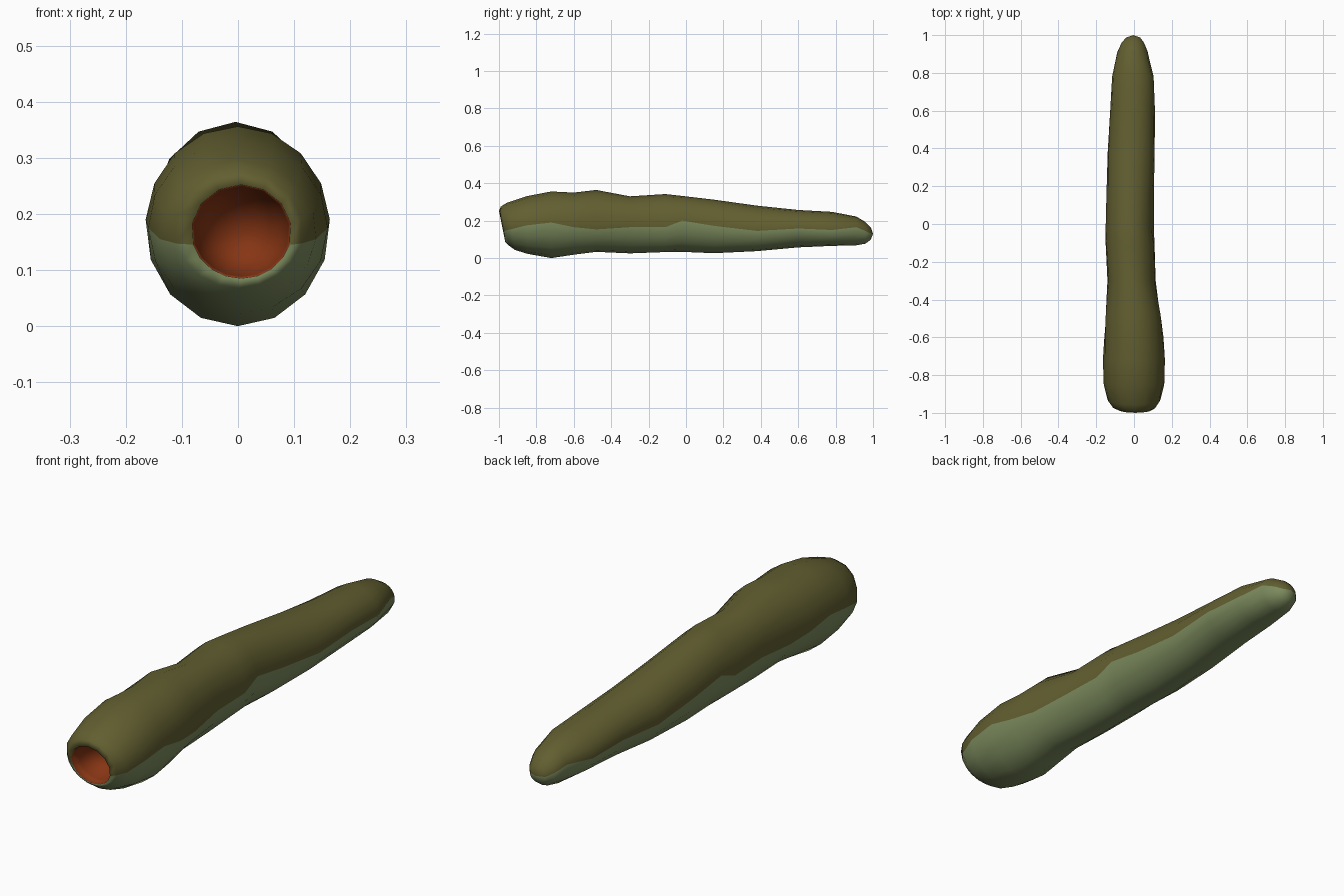
import bpy, bmesh, math

if "Cube" in bpy.data.objects:
    bpy.data.objects.remove(bpy.data.objects["Cube"])

def material(name, rgb):
    m = bpy.data.materials.new(name)
    m.diffuse_color = (*rgb, 1)
    m.use_nodes = True
    m.node_tree.nodes["Principled BSDF"].inputs["Base Color"].default_value = m.diffuse_color
    return m

mats = [material("olive back", (0.122, 0.114, 0.030)),
        material("pale green belly", (0.195, 0.250, 0.107)),
        material("rust red mouth", (0.242, 0.036, 0.007))]

# body sections: y, left x, right x, bottom z, top z, colour line z
body = [
    (-0.983, -0.083, 0.095, 0.085, 0.252, 0.145),
    (-0.97, -0.112, 0.115, 0.068, 0.275, 0.147),
    (-0.935, -0.14, 0.14, 0.043, 0.296, 0.155),
    (-0.85, -0.16, 0.16, 0.022, 0.33, 0.175),
    (-0.72, -0.165, 0.164, 0.0, 0.356, 0.19),
    (-0.6, -0.158, 0.157, 0.018, 0.35, 0.165),
    (-0.48, -0.152, 0.143, 0.033, 0.364, 0.153),
    (-0.3, -0.141, 0.115, 0.025, 0.33, 0.165),
    (-0.11, -0.151, 0.11, 0.032, 0.342, 0.165),
    (-0.02, -0.151, 0.106, 0.033, 0.332, 0.2),
    (0.15, -0.146, 0.105, 0.026, 0.312, 0.172),
    (0.38, -0.14, 0.11, 0.037, 0.28, 0.145),
    (0.6, -0.126, 0.111, 0.057, 0.257, 0.158),
    (0.78, -0.116, 0.104, 0.065, 0.247, 0.15),
    (0.91, -0.09, 0.075, 0.068, 0.222, 0.165),
    (0.96, -0.067, 0.054, 0.077, 0.192, 0.145),
    (0.988, -0.04, 0.032, 0.098, 0.164, 0.13),
]
HALF = 8          # segments above and below the colour line

def ring(bm, sec, scale=1.0, shift=0.0):
    y, xl, xr, zb, zt, line = sec
    lean = min(0.2, max(0, (-0.83 - y) * 1.6))      # the face slants forward
    cx, cz = (xl + xr) / 2, (zb + zt) / 2
    rx, rz = (xr - xl) / 2, (zt - zb) / 2
    a = math.asin(max(-0.8, min(0.8, (line - cz) / rz)))
    angles = [a + (math.pi - 2 * a) * i / HALF for i in range(HALF)]
    angles += [math.pi - a + (math.pi + 2 * a) * i / HALF for i in range(HALF)]
    rx, rz = rx * scale, rz * scale
    return [bm.verts.new((cx + rx * math.cos(t), y + shift - lean * rz * math.sin(t),
                          cz + rz * math.sin(t))) for t in angles]

def bridge(bm, r1, r2, colour=None):
    n = len(r1)
    for i in range(n):
        f = bm.faces.new((r1[i], r1[(i + 1) % n], r2[(i + 1) % n], r2[i]))
        f.material_index = colour if colour is not None else int(i >= HALF)

def cap(bm, r, tip, colour=None):
    v = bm.verts.new(tip)
    for i in range(len(r)):
        f = bm.faces.new((r[i], r[(i + 1) % len(r)], v))
        f.material_index = colour if colour is not None else int(i >= HALF)

bm = bmesh.new()
# outer skin and rounded tail
skin = [ring(bm, s) for s in body]
for p, q in zip(skin, skin[1:]):
    bridge(bm, p, q)
cap(bm, skin[-1], (-0.004, 1.0, 0.13))
# mouth cavity: shrinking copies of the lip ring, going inwards
inner = [skin[0]]
for k in (1, 2, 3):
    inner.append(ring(bm, body[0], math.sqrt(1 - (k / 3.5) ** 2), 0.04 * k))
for p, q in zip(inner, inner[1:]):
    bridge(bm, p, q, 2)
cap(bm, inner[-1], (0.005, -0.85, 0.168), 2)

bmesh.ops.recalc_face_normals(bm, faces=bm.faces)
for f in bm.faces:
    f.smooth = True
me = bpy.data.meshes.new("worm_body")
bm.to_mesh(me)
bm.free()
for m in mats:
    me.materials.append(m)
ob = bpy.data.objects.new("worm_body", me)
bpy.context.collection.objects.link(ob)
